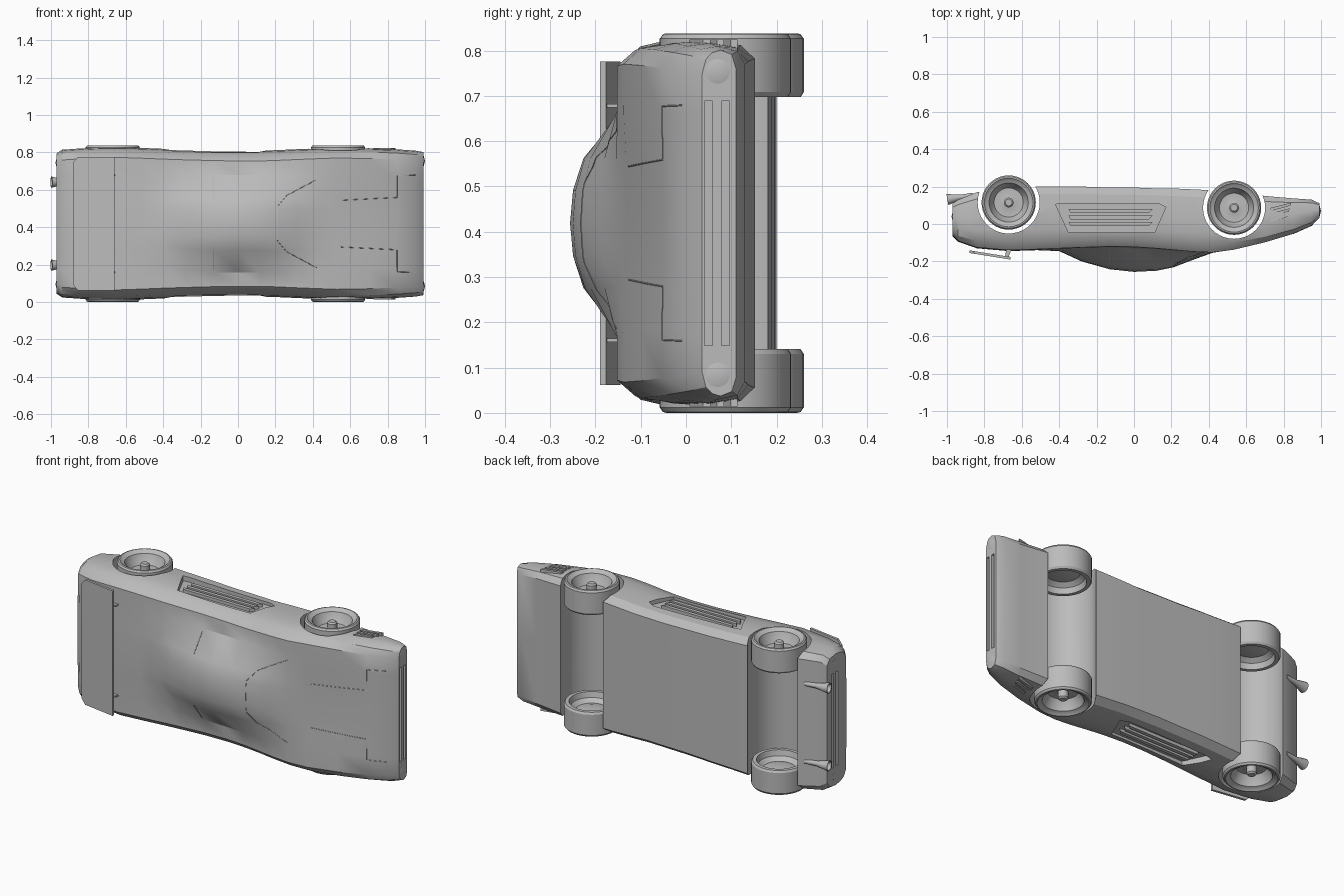
import bpy, bmesh, math
from mathutils import Vector, Matrix
from mathutils.bvhtree import BVHTree

if "Cube" in bpy.data.objects:
    bpy.data.objects.remove(bpy.data.objects["Cube"])

grey = bpy.data.materials.new("body_grey")
grey.use_nodes = True
grey.diffuse_color = (0.5, 0.5, 0.5, 1)
grey.node_tree.nodes["Principled BSDF"].inputs["Base Color"].default_value = (0.5, 0.5, 0.5, 1)

MID = 0.419  # height of the car's centre plane


def P(x, u, w):
    """Car axes (along, roofward, sideways) to world: the car lies on its side."""
    return Vector((x, -u, MID + w))


def finish(name, bm, angle=30):
    bmesh.ops.recalc_face_normals(bm, faces=bm.faces)
    me = bpy.data.meshes.new(name)
    bm.to_mesh(me)
    bm.free()
    me.materials.append(grey)
    ob = bpy.data.objects.new(name, me)
    bpy.context.collection.objects.link(ob)
    bpy.ops.object.select_all(action="DESELECT")
    ob.select_set(True)
    bpy.context.view_layer.objects.active = ob
    bpy.ops.object.shade_smooth_by_angle(angle=math.radians(angle))
    return ob


def loft(bm, rings):
    """Skin closed rings of points and cap both ends."""
    vs = [[bm.verts.new(p) for p in r] for r in rings]
    n = len(vs[0])
    for a, b in zip(vs, vs[1:]):
        for i in range(n):
            bm.faces.new((a[i], a[(i + 1) % n], b[(i + 1) % n], b[i]))
    bm.faces.new(vs[0])
    bm.faces.new(vs[-1])


def box(bm, x, u, w):
    """Box from (min, max) ranges in car axes."""
    loft(bm, [[P(a, u[0], w[0]), P(a, u[1], w[0]), P(a, u[1], w[1]), P(a, u[0], w[1])] for a in x])


def side_prism(bm, outline, w0, w1):
    loft(bm, [[P(x, u, w) for x, u in outline] for w in (w0, w1)])


def lathe(bm, profile, centre, axis, steps=32):
    """Revolve (radius, distance along axis) points."""
    rot = Vector((0, 0, 1)).rotation_difference(Vector(axis)).to_matrix().to_4x4()
    m = Matrix.Translation(centre) @ rot
    vs = [bm.verts.new(m @ Vector((r, 0, d))) for r, d in profile]
    es = [bm.edges.new(e) for e in zip(vs, vs[1:])]
    res = bmesh.ops.spin(bm, geom=vs + es, cent=centre, axis=axis, dvec=(0, 0, 0),
                         angle=2 * math.pi, steps=steps)
    bmesh.ops.remove_doubles(bm, verts=bm.verts, dist=0.0002)


# Body shell: x, half width, floor, shoulder, top, cabin half width
stations = [
    (-.97, .375, -.11, .06, .065, .25), (-.94, .395, -.13, .09, .095, .25),
    (-.84, .402, -.17, .125, .13, .25), (-.67, .41, -.19, .14, .145, .25),
    (-.52, .405, -.2, .135, .14, .24), (-.40, .40, -.2, .13, .145, .22),
    (-.28, .396, -.2, .125, .2, .25), (-.13, .392, -.195, .12, .242, .26),
    (0, .39, -.195, .122, .256, .26), (.12, .39, -.19, .13, .25, .26),
    (.21, .393, -.19, .138, .232, .26), (.32, .398, -.185, .148, .19, .255),
    (.42, .402, -.18, .152, .154, .25), (.53, .406, -.175, .138, .13, .24),
    (.7, .403, -.15, .098, .09, .24), (.85, .397, -.137, .053, .05, .24),
    (.95, .39, -.13, .008, .01, .24), (.993, .382, -.11, -.035, -.035, .24)]


def section(x, hw, ub, us, ut, wc):
    h = ut - us
    at = lambda t: ub + (us - ub) * t
    half = [(hw - .04, ub), (hw - .01, at(.12)), (hw, at(.45)), (hw - .006, at(.7)),
            (hw - .02, at(.88)), (hw - .055, us), (wc, us + .06 * h),
            (wc * .55, us + .78 * h), (wc * .28, us + .95 * h)]
    return ([P(x, ub, 0)] + [P(x, u, w) for w, u in half] + [P(x, ut, 0)]
            + [P(x, u, -w) for w, u in reversed(half)])


bm = bmesh.new()
loft(bm, [section(*s) for s in stations])
body = finish("body", bm)

# Cutters: wheel wells, nose and tail slots, side intakes
wheels = {"rear": (-.67, -.115), "front": (.535, -.087)}
bm = bmesh.new()
for x, u in wheels.values():
    side_prism(bm, [(x + .166 * math.cos(a * math.pi / 20), u + .166 * math.sin(a * math.pi / 20))
                    for a in range(40)], -.5, .5)
for u in (-.05, -.087):
    box(bm, (.975, 1.1), (u - .009, u + .009), (-.27, .27))
for u in (-.02, -.06):
    box(bm, (-1.1, -.955), (u - .009, u + .009), (-.27, .27))
intake = [(-.42, -.105), (-.38, -.11), (.13, -.11), (.17, -.09), (.11, .045), (-.35, .045)]
for s in (1, -1):
    side_prism(bm, intake, s * .367, s * .5)
cutter = finish("well_cutter", bm)
cutter.hide_render = True
tree = BVHTree.FromObject(body, bpy.context.evaluated_depsgraph_get())
bpy.context.view_layer.objects.active = body
mod = body.modifiers.new("openings", "BOOLEAN")
mod.operation, mod.solver, mod.object = "DIFFERENCE", "EXACT", cutter
bpy.ops.object.modifier_apply(modifier=mod.name)
bpy.data.objects.remove(cutter)
bpy.context.view_layer.objects.active = body
body.select_set(True)
bpy.ops.object.shade_smooth_by_angle(angle=math.radians(30))

# Slats in the side intakes and small vents beside the nose
for side, s in (("left", -1), ("right", 1)):
    bm = bmesh.new()
    for u in (-.07, -.035, 0):
        side_prism(bm, [(-.35, u - .01), (.1, u - .01), (.08, u + .01), (-.34, u + .01)],
                   s * .36, s * .384)
    finish(side + "_intake_slats", bm)
    bm = bmesh.new()
    for k in range(3):
        u = -.008 - k * .03
        side_prism(bm, [(.725, u), (.82 + k * .008, u - .03), (.825 + k * .008, u - .046),
                        (.73, u - .018)], s * .38, s * .405)
    finish(side + "_nose_vent", bm)

# Wheels: dished on both faces
tyre = [(0, .02), (.018, .02), (.026, .028), (.026, .065), (.05, .07), (.078, .068), (.096, .04),
        (.105, .015), (.122, .008), (.13, 0), (.138, .002), (.145, .012), (.145, .13),
        (.138, .141), (.118, .141), (.11, .11), (.085, .09), (.05, .1), (0, .1)]
for end, (x, u) in wheels.items():
    for side, s in (("left", -1), ("right", 1)):
        bm = bmesh.new()
        lathe(bm, tyre, P(x, u, s * MID), (0, 0, -s), 40)
        finish(f"{end}_{side}_wheel", bm)

# Round lamps, exhausts and spoiler struts
for side, s in (("left", -1), ("right", 1)):
    bm = bmesh.new()
    lathe(bm, [(.027, -.01), (.027, .001), (0, .008)], P(.992, -.07, s * .335), (1, 0, 0), 24)
    finish(side + "_front_lamp", bm)
    bm = bmesh.new()
    lathe(bm, [(.02, -.01), (.02, .001), (0, .006)], P(-.97, -.04, s * .325), (-1, 0, 0), 24)
    finish(side + "_tail_lamp", bm)
    bm = bmesh.new()
    lathe(bm, [(0, 0), (.012, 0), (.014, .07), (.03, .14), (.025, .14), (.01, .08), (0, .08)],
          P(-.86, -.155, s * .222), (-1, 0, .0), 16)
    bmesh.ops.rotate(bm, verts=bm.verts, cent=P(-.86, -.155, 0),
                     matrix=Matrix.Rotation(math.radians(10), 3, "Z"))
    finish(side + "_exhaust", bm)
    bm = bmesh.new()
    side_prism(bm, [(-.68, .12), (-.65, .12), (-.67, .175), (-.69, .175)], s * .255, s * .263)
    finish(side + "_spoiler_strut", bm)

# Spoiler: tilted plate with clipped corners
plan = [(-.88, -.33), (-.855, -.357), (-.66, -.357), (-.66, .357), (-.855, .357), (-.88, .33)]
rise = lambda x: .147 + (x + .88) * .16
bm = bmesh.new()
loft(bm, [[P(x, rise(x) + d, w) for x, w in plan] for d in (-.006, .008)])
finish("spoiler", bm)


def seam(name, lines):
    """Fine raised lines laid onto the body from above the roof."""
    cu = bpy.data.curves.new(name, "CURVE")
    cu.dimensions, cu.bevel_depth, cu.bevel_resolution = "3D", .0016, 0
    for (x0, w0), (x1, w1) in lines:
        pts = []
        for i in range(9):
            t = i / 8
            hit = tree.ray_cast(P(x0 + (x1 - x0) * t, 1, w0 + (w1 - w0) * t), Vector((0, 1, 0)))[0]
            if hit:
                pts.append(hit)
        sp = cu.splines.new("POLY")
        sp.points.add(len(pts) - 1)
        for p, q in zip(sp.points, pts):
            p.co = (*q, 1)
    cu.materials.append(grey)
    bpy.context.collection.objects.link(bpy.data.objects.new(name, cu))


# Panel lines
both = lambda ls: [((a, s * b), (c, s * d)) for s in (1, -1) for (a, b), (c, d) in ls]
seam("hood_lines", both([((.55, .125), (.85, .14)), ((.85, .14), (.85, .258)),
                         ((.85, .258), (.95, .26))]))
seam("window_lines", both([((.21, 0), (.21, .09)), ((.21, .09), (.26, .15)),
                           ((.26, .15), (.42, .235)), ((-.13, .135), (-.13, .25))]))
